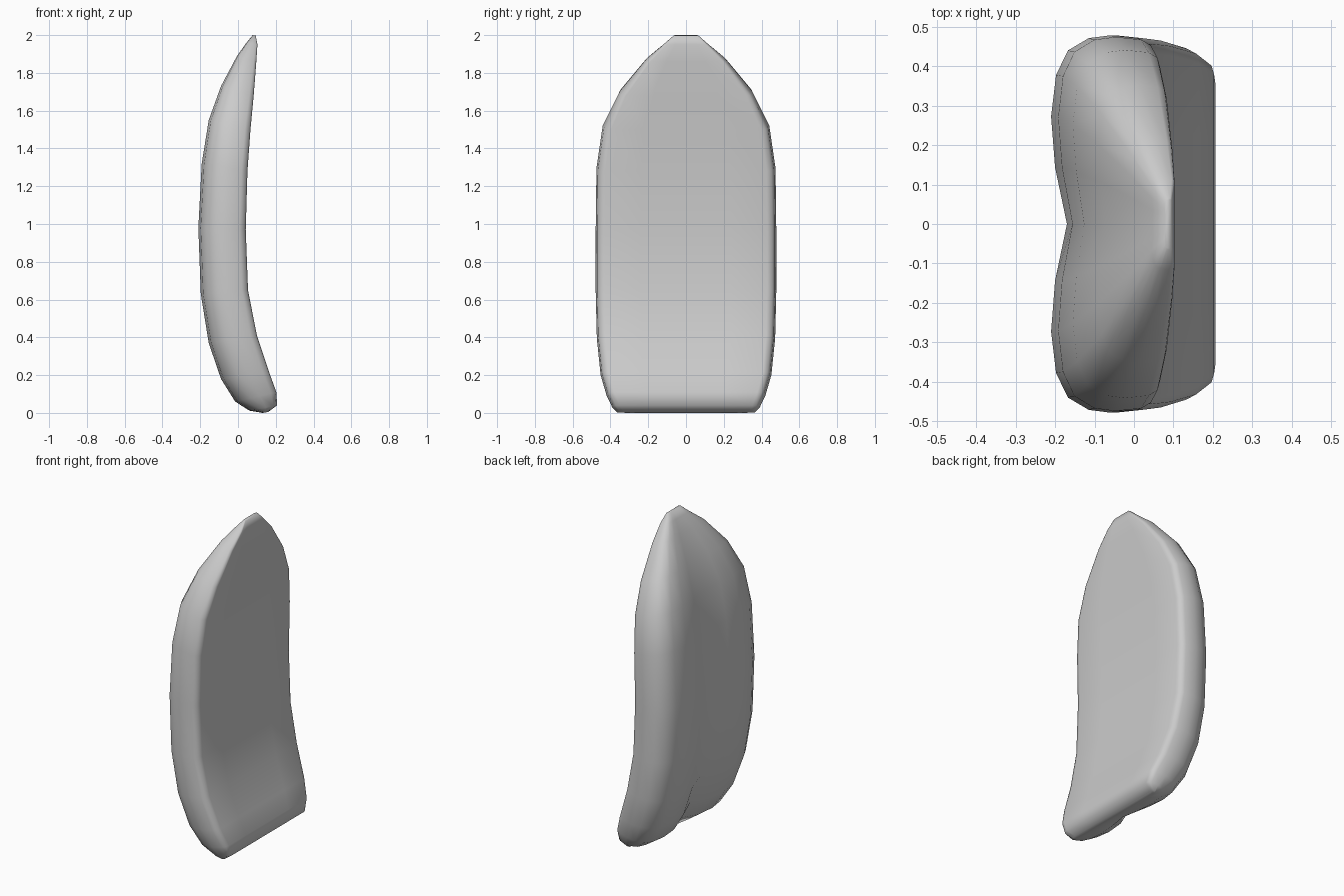
import bpy, bmesh

# Stations from tip to base: front x, z | back x, z | half width | groove depth
stations = [
    (.094, 1.997, .078, 2.00, .065, 0),
    (.103, 1.95, .045, 1.96, .115, .02),
    (.097, 1.86, -.005, 1.89, .21, .05),
    (.083, 1.68, -.09, 1.73, .352, .09),
    (.066, 1.50, -.155, 1.55, .441, .13),
    (.050, 1.28, -.192, 1.32, .474, .15),
    (.041, .97, -.21, .98, .478, .16),
    (.053, .65, -.197, .63, .478, .17),
    (.10, .41, -.155, .37, .472, .20),
    (.165, .215, -.09, .18, .452, .24),
    (.203, .11, -.015, .06, .42, .26),
    (.207, .04, .06, .012, .39, .15),
    (.16, .005, .13, .0, .365, 0),
]
# Half cross-section: fraction of width, fraction of depth front to back
half = [(0, 0), (.5, 0), (.9, 0), (.955, .03), (.985, .13), (1, .4), (.985, .62),
        (.92, .83), (.79, .95), (.57, 1), (.3, .96), (0, 1)]
ring = half + [(-y, t) for y, t in half[-2:0:-1]]

# Curved pad lofted through the stations
bm = bmesh.new()
loops = []
for xf, zf, xb, zb, w, g in stations:
    row = []
    for y, t in ring:
        if y == 0 and t == 1:
            t -= g
        row.append(bm.verts.new((xf + (xb - xf) * t, y * w, zf + (zb - zf) * t)))
    loops.append(row)
n = len(ring)
for a, b in zip(loops, loops[1:]):
    for i in range(n):
        j = (i + 1) % n
        bm.faces.new((a[i], a[j], b[j], b[i]))
bm.faces.new(loops[0])
bm.faces.new(loops[-1])
bmesh.ops.recalc_face_normals(bm, faces=bm.faces[:])
for f in bm.faces:
    f.smooth = True

mesh = bpy.data.meshes.new("curved_pad")
bm.to_mesh(mesh)
bm.free()
pad = bpy.data.objects.new("curved_pad", mesh)
bpy.context.collection.objects.link(pad)
